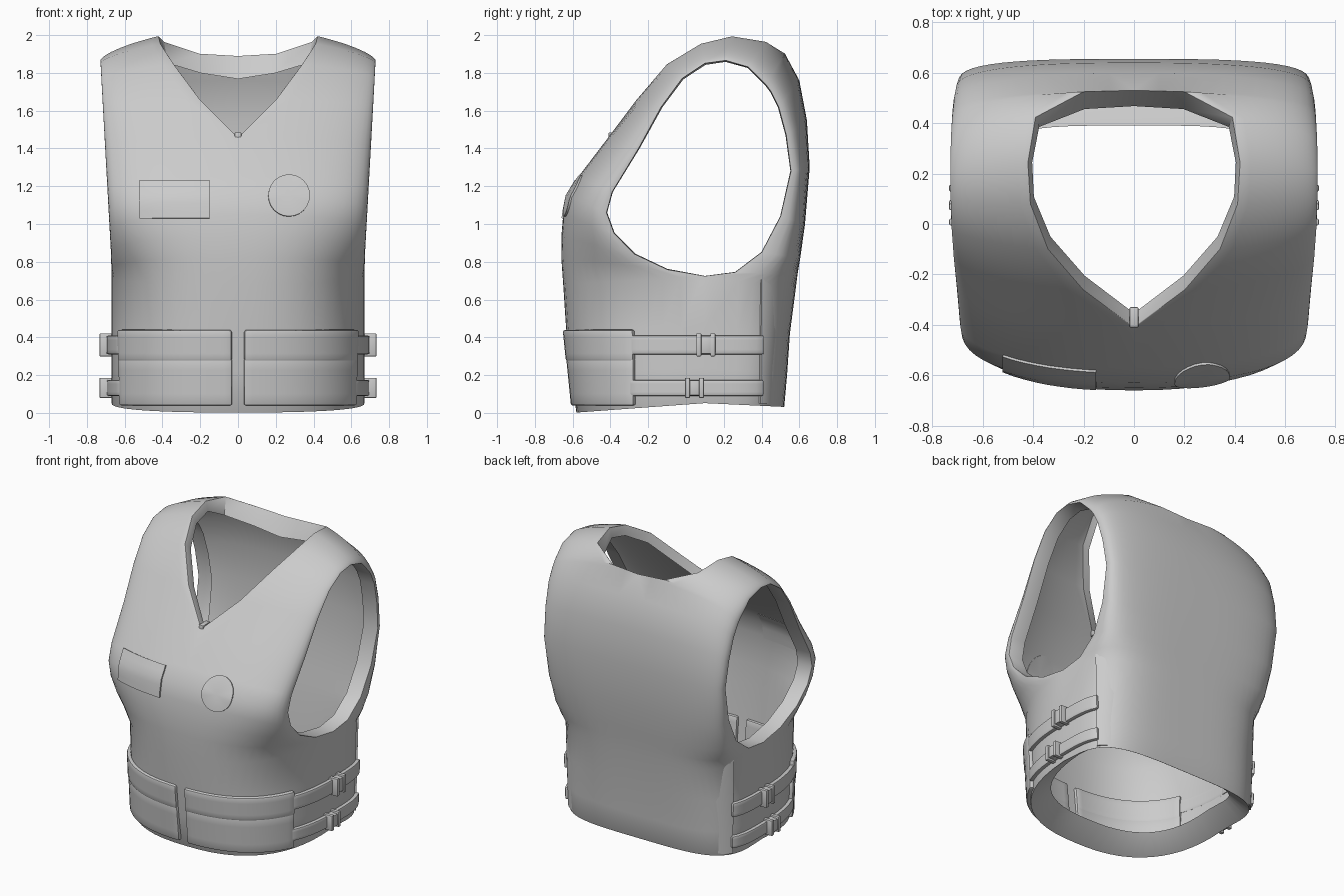
import bpy, bmesh
from math import sin, cos
from mathutils import Vector
from mathutils.bvhtree import BVHTree

if "Cube" in bpy.data.objects:
    bpy.data.objects.remove(bpy.data.objects["Cube"])


def clamp(t):
    return max(0.0, min(1.0, t))


def finish(name, bm, thick=0, bevel=0, angle=0.7):
    """Turn a bmesh into an object, thicken, round and smooth it."""
    me = bpy.data.meshes.new(name)
    bm.to_mesh(me)
    ob = bpy.data.objects.new(name, me)
    bpy.context.collection.objects.link(ob)
    bpy.ops.object.select_all(action='DESELECT')
    bpy.context.view_layer.objects.active = ob
    ob.select_set(True)
    if thick:
        m = ob.modifiers.new("thick", 'SOLIDIFY')
        m.thickness, m.offset = thick, 0
        bpy.ops.object.modifier_apply(modifier=m.name)
    if bevel:
        m = ob.modifiers.new("round", 'BEVEL')
        m.width, m.segments, m.limit_method, m.angle_limit = bevel, 2, 'ANGLE', 0.9
        bpy.ops.object.modifier_apply(modifier=m.name)
    bpy.ops.object.shade_smooth_by_angle(angle=angle)
    return ob


def add_grid(bm, rows):
    grid = [[bm.verts.new(p) for p in row] for row in rows]
    for a, b in zip(grid, grid[1:]):
        for j in range(len(a) - 1):
            bm.faces.new((a[j], a[j + 1], b[j + 1], b[j]))


# Vest shell: rows run from front hem over the shoulder to the back hem
# (inner x at neck, centre y, centre z, side/armhole y, side/armhole z)
ROWS = [
    (0, -.58, 0, .1, .05), (0, -.61, .22, .1, .24), (0, -.635, .45, .1, .45),
    (0, -.65, .68, .1, .725), (0, -.66, .82, -.1, .76), (0, -.66, .93, -.27, .84),
    (0, -.65, 1.05, -.38, .95), (0, -.63, 1.15, -.42, 1.06), (0, -.57, 1.25, -.39, 1.17),
    (0, -.41, 1.46, -.25, 1.4), (.2, -.27, 1.66, -.13, 1.62), (.34, -.12, 1.865, -.02, 1.77),
    (.41, .07, 2.0, .1, 1.85), (.42, .26, 2.055, .21, 1.865), (.39, .455, 2.01, .33, 1.83),
    (.2, .53, 1.91, .42, 1.74), (0, .53, 1.89, .45, 1.70), (0, .6, 1.76, .49, 1.62),
    (0, .64, 1.55, .53, 1.47), (0, .655, 1.3, .555, 1.28), (0, .63, 1.0, .5, 1.04),
    (0, .605, .82, .4, .85), (0, .59, .73, .26, .745), (0, .58, .65, .1, .725),
    (0, .55, .42, .1, .45), (0, .535, .2, .1, .24), (0, .52, .03, .1, .05)]
COLS = 14
P_FRONT, P_BACK = 2.5, 4     # squareness of the torso outline


def shell_row(row, side):
    xin, yc, zc, ye, ze = row
    xmax = .67 + .06 * clamp((ze - .8) / 1.07)
    p0 = P_FRONT if yc < ye else P_BACK
    p = p0 + (1.5 - p0) * clamp((ze - .72) / 1.14) ** 1.5
    pts = []
    for j in range(COLS + 1):
        x = xin + (xmax - xin) * (1 - (1 - j / COLS) ** 2)
        k = max(0, 1 - (x / xmax) ** p) ** (1 / p)
        pts.append((side * x, ye + (yc - ye) * k, ze + (zc - ze) * k))
    return pts


bm = bmesh.new()
for side in (1, -1):
    add_grid(bm, [shell_row(r, side) for r in ROWS])
bmesh.ops.remove_doubles(bm, verts=bm.verts, dist=1e-4)
bmesh.ops.recalc_face_normals(bm, faces=bm.faces)
front = min(bm.faces, key=lambda f: f.calc_center_median().y)
if front.normal.y > 0:
    bmesh.ops.reverse_faces(bm, faces=bm.faces)
bm.normal_update()
surface = BVHTree.FromBMesh(bm)

# Turned-in lip along neck, armholes and hem
shift = {}
for v in [v for v in bm.verts if v.is_boundary]:
    x, y, z = v.co
    if z < .1:                                   # hem slants up and inwards
        move = Vector((0, 0, .1)) - v.normal * .13
    elif abs(x) < .45 and z > 1.4:               # neck lining hangs down
        back = clamp((y - .3) / .2)
        move = Vector((0, 0, -.09 * back)) - v.normal * .07
    else:                                        # armholes turn straight in
        move = Vector((-.09 if x > 0 else .09, 0, 0)) - v.normal * .02
    shift[v.co.to_tuple(4)] = move
rim = [e for e in bm.edges if e.is_boundary]
new = bmesh.ops.extrude_edge_only(bm, edges=rim)["geom"]
for v in [g for g in new if isinstance(g, bmesh.types.BMVert)]:
    v.co += shift[v.co.to_tuple(4)]
bmesh.ops.recalc_face_normals(bm, faces=bm.faces)
finish("vest_shell", bm, bevel=.014)


# Parts wrapped round the lower torso
def torso(phi, z, off, side):
    """Point on the torso outline; phi 0 is front centre, pi is back centre."""
    s, c = sin(phi), cos(phi)
    b, p = (.68 + .1 * z, P_FRONT) if c > 0 else (.42 + .09 * z, P_BACK)
    r = 1 / ((abs(s) / .67) ** p + (abs(c) / b) ** p) ** (1 / p) + off
    return (side * r * s, .1 - r * c, z)


def wrap(name, side, phi0, phi1, z0, z1, off0, off1, thick, bevel, n=16):
    rows = []
    for i in range(5):
        z = z0 + (z1 - z0) * i / 4
        rows.append([torso(phi0 + (phi1 - phi0) * j / n, z,
                           off0 + (off1 - off0) * j / n, side) for j in range(n + 1)])
    b = bmesh.new()
    add_grid(b, rows)
    finish(name, b, thick, bevel)


def add_box(bm, loc, size):
    for v in bmesh.ops.create_cube(bm, size=1)["verts"]:
        v.co = Vector(loc) + Vector(a * s for a, s in zip(v.co, size))


PHI_GAP, PHI_SIDE, PHI_SEAM = .045, 1.03, 2.0
for side, label in ((1, "left"), (-1, "right")):
    # Front pouches with flap
    wrap("pouch_" + label, side, PHI_GAP, PHI_SIDE, .04, .29, .008, .008, .035, .01)
    wrap("pouch_flap_" + label, side, PHI_GAP, PHI_SIDE, .275, .44, .009, .009, .04, .012)
    # Overlapping edge of the back panel
    wrap("back_panel_edge_" + label, side, PHI_SEAM, 2.2, .05, .74, .003, -.02, .014, 0)
    # Side straps and buckles
    for level, z0, z1, y in (("upper", .31, .41, .105), ("lower", .09, .175, .045)):
        wrap(f"{level}_strap_{label}", side, PHI_SIDE - .03, PHI_SEAM + .02,
             z0, z1, .012, .012, .03, .01)
        zc = (z0 + z1) / 2
        b = bmesh.new()
        add_box(b, (side * .695, y, zc), (.06, .06, z1 - z0 - .005))
        for dy in (-.037, .037):
            add_box(b, (side * .7, y + dy, zc), (.066, .026, z1 - z0 + .022))
        finish(f"{level}_buckle_{label}", b, bevel=.005)


# Chest patches projected onto the shell
def chest_patch(name, bm, cx, cz, sx, sz):
    for v in bm.verts:
        x, z = cx + v.co.x * sx, cz + v.co.y * sz
        hit = surface.ray_cast(Vector((x, -2, z)), Vector((0, 1, 0)))[0]
        v.co = (x, hit.y - .005, z)
    finish(name, bm, thick=.012)


b = bmesh.new()
bmesh.ops.create_grid(b, x_segments=8, y_segments=5, size=1)
chest_patch("name_patch", b, -.335, 1.13, .185, .1)
b = bmesh.new()
bmesh.ops.create_circle(b, cap_ends=True, cap_tris=True, segments=24, radius=1)
chest_patch("round_patch", b, .27, 1.15, .11, .11)

# Zip end at the point of the neckline
b = bmesh.new()
add_box(b, (0, -.37, 1.46), (.035, .08, .05))
finish("zip_end", b, bevel=.005)
